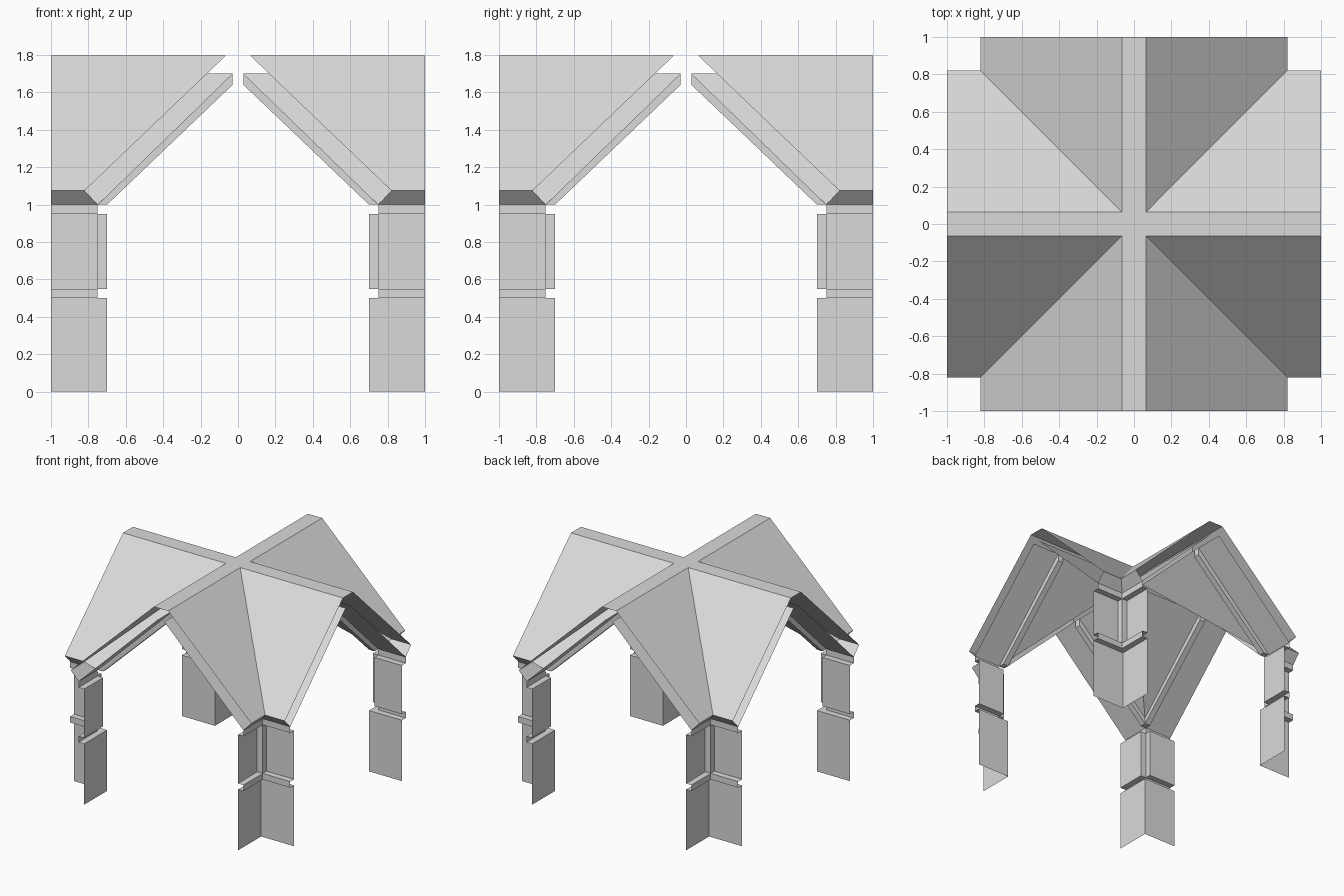
import bpy
import bmesh

cube = bpy.data.objects.get("Cube")
if cube:
    bpy.data.objects.remove(cube, do_unlink=True)

# Single stone colour
stone = bpy.data.materials.new("light_grey_stone")
stone.use_nodes = True
GREY = (0.7, 0.7, 0.7, 1)
stone.diffuse_color = GREY
stone.node_tree.nodes["Principled BSDF"].inputs["Base Color"].default_value = GREY

# Shared dimensions
END = 1.0                      # end of each arm
WALL, BACK, EAVE = 0.7, 0.75, 0.82
SPRING, EAVE_Z, TOP = 1.0, 1.075, 1.797
RIDGE, SLIT = 0.065, 0.03
VAULT_TOP, RIB_TOP = 1.7, 1.64


def sweep(profile, start=None, end=END):
    """Run an (x, z) profile along half an arm; mitre it at the crossing
    unless a fixed start is given."""
    faces = []
    for (xa, za), (xb, zb) in zip(profile, profile[1:]):
        ya = xa if start is None else start
        yb = xb if start is None else start
        faces.append([(xa, ya, za), (xa, end, za), (xb, end, zb), (xb, yb, zb)])
    return faces


def cross_part(name, faces, inward=False):
    """Repeat the half-arm faces over all eight symmetric positions."""
    bm = bmesh.new()
    for sx in (1, -1):
        for sy in (1, -1):
            for swap in (False, True):
                flip = (sx * sy < 0) != swap
                for face in faces:
                    pts = [(y, x, z) if swap else (x, y, z) for x, y, z in face]
                    verts = [bm.verts.new((x * sx, y * sy, z)) for x, y, z in pts]
                    if flip != inward:
                        verts.reverse()
                    bm.faces.new(verts)
    bmesh.ops.remove_doubles(bm, verts=bm.verts, dist=0.0001)
    mesh = bpy.data.meshes.new(name)
    bm.to_mesh(mesh)
    bm.free()
    mesh.materials.append(stone)
    obj = bpy.data.objects.new(name, mesh)
    bpy.context.collection.objects.link(obj)
    return obj


# Corner walls: plinth with a ledge, then the set-back bands
LOW, HIGH = 0.55, 0.95
cross_part("corner_plinths", sweep([(WALL, 0), (WALL, 0.5), (BACK, 0.5)]), True)
cross_part("lower_bands", sweep([(BACK, 0.5), (BACK, LOW)]), True)
cross_part("upper_bands", sweep([(BACK, HIGH), (BACK, SPRING)]), True)

# Projecting wall panels, with a side return beside the corner notch
panel = [(BACK, LOW), (WALL, LOW), (WALL, HIGH), (BACK, HIGH)]
panel_side = [(x, BACK, z) for x, z in panel]
cross_part("wall_panels", sweep(panel, BACK) + [panel_side], True)

# Groined inner vault, open along its crown
cross_part("inner_vault", sweep([(BACK, SPRING), (SLIT, VAULT_TOP)]), True)

# Narrow arch ribs hanging under the vault above the corner notches
rib = [(BACK, SPRING), (WALL, SPRING), (SLIT, RIB_TOP), (SLIT, VAULT_TOP)]
inner_side = [(x, WALL, z) for x, z in rib]
outer_side = [(x, BACK, z) for x, z in reversed(rib)]
cross_part("arch_ribs", sweep(rib, WALL, BACK) + [inner_side, outer_side], True)

# Outer roof: splayed eaves, slopes and the flat ridge cross
cross_part("eaves", sweep([(BACK, SPRING), (EAVE, EAVE_Z)]))
cross_part("roof_slopes", sweep([(EAVE, EAVE_Z), (RIDGE, TOP)]))
ridge = [(0, 0, TOP), (RIDGE, RIDGE, TOP), (RIDGE, END, TOP), (0, END, TOP)]
cross_part("ridge_cross", [ridge])
